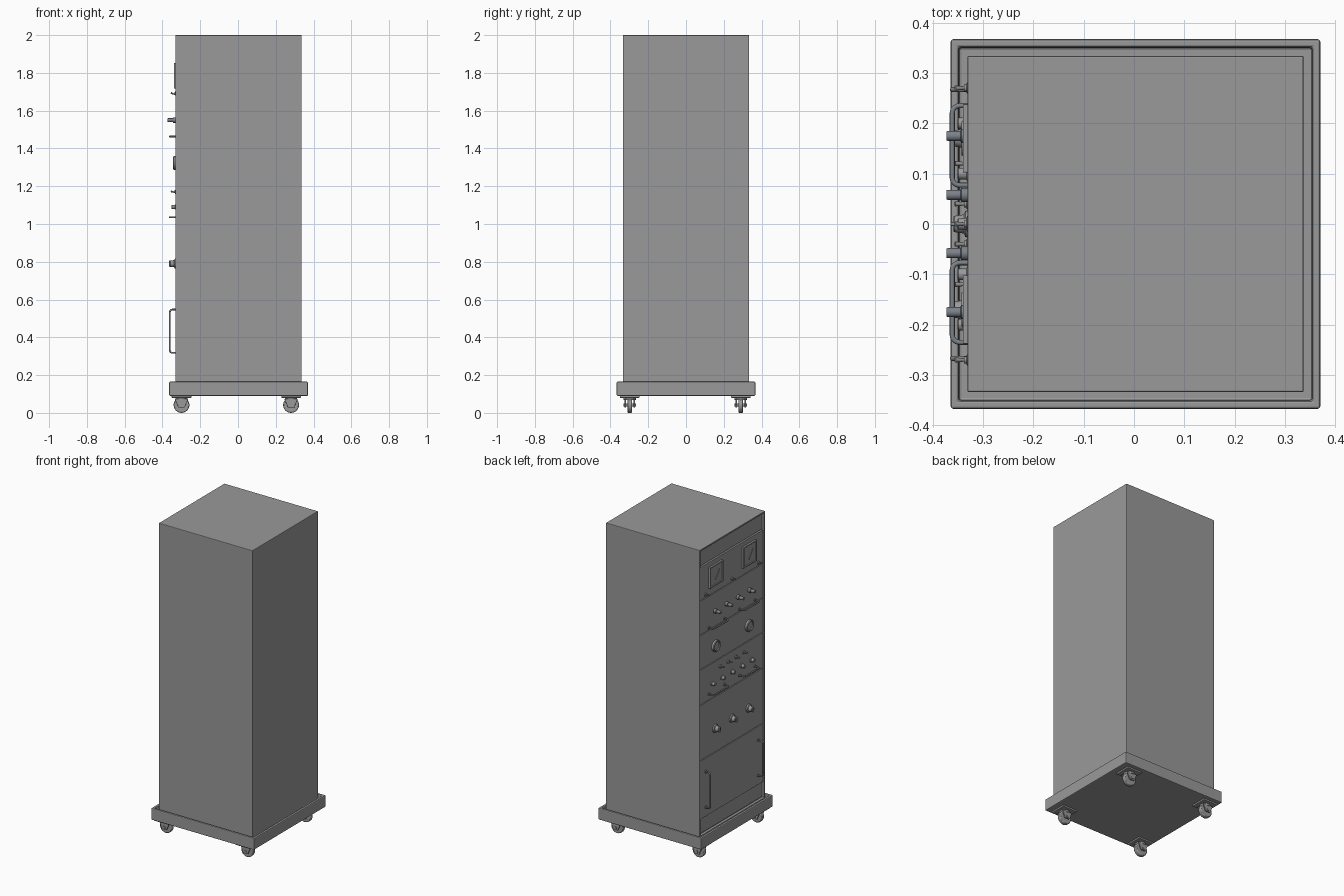
import bpy, bmesh, math
from mathutils import Vector, Matrix

cube = bpy.data.objects.get("Cube")
if cube:
    bpy.data.objects.remove(cube, do_unlink=True)


def material(name, rgb):
    m = bpy.data.materials.new(name)
    m.use_nodes = True
    m.diffuse_color = (*rgb, 1)
    m.node_tree.nodes["Principled BSDF"].inputs["Base Color"].default_value = (*rgb, 1)
    return m


GREY = material("cabinet grey", (0.32, 0.32, 0.32))
SLATE = material("slate metal", (0.20, 0.22, 0.25))
CX = 0.003        # cabinet centre in x
FACE = -0.327     # instrument panel plane, facing -x


def finish(bm, name, mat, bevel=0.0, smooth=False):
    bmesh.ops.recalc_face_normals(bm, faces=bm.faces)
    me = bpy.data.meshes.new(name)
    bm.to_mesh(me)
    bm.free()
    me.materials.append(mat)
    ob = bpy.data.objects.new(name, me)
    bpy.context.collection.objects.link(ob)
    if bevel:
        b = ob.modifiers.new("bevel", "BEVEL")
        b.width, b.segments = bevel, 2
    if smooth:
        bpy.context.view_layer.objects.active = ob
        ob.select_set(True)
        bpy.ops.object.shade_smooth_by_angle(angle=math.radians(35))
        ob.select_set(False)
    return ob


def box_bm(lo, hi):
    bm = bmesh.new()
    lo, hi = Vector(lo), Vector(hi)
    bmesh.ops.create_cube(bm, size=1)
    for v in bm.verts:
        v.co = Vector(a * b for a, b in zip(v.co, hi - lo)) + (lo + hi) / 2
    return bm


def box(name, lo, hi, mat=GREY, bevel=0.0):
    return finish(box_bm(lo, hi), name, mat, bevel)


def recess(bm, axis, rim, depth):
    """Inset the face looking along axis and push it inwards."""
    bm.normal_update()
    face = max(bm.faces, key=lambda f: f.normal.dot(axis))
    bmesh.ops.inset_region(bm, faces=[face], thickness=rim)
    new = bmesh.ops.extrude_discrete_faces(bm, faces=[face])["faces"][0]
    for v in new.verts:
        v.co -= axis * depth


def lathe(name, profile, y, z, mat=GREY, seg=24):
    """Revolve (radius, distance out from panel) about an axis along -x."""
    bm = bmesh.new()
    rings = []
    for r, d in profile:
        rings.append([bm.verts.new((FACE - d, y + r * math.cos(t), z + r * math.sin(t)))
                      for t in (2 * math.pi * i / seg for i in range(seg))])
    for a, b in zip(rings, rings[1:]):
        for i in range(seg):
            j = (i + 1) % seg
            bm.faces.new((a[i], a[j], b[j], b[i]))
    bm.faces.new(rings[0])
    bm.faces.new(rings[-1])
    return finish(bm, name, mat, smooth=True)


def handle(name, a, b, out=0.034, r=0.005):
    """U-shaped pull between two (y, z) points."""
    a, b = Vector((FACE, *a)), Vector((FACE, *b))
    along, x, c = (b - a).normalized(), Vector((-1, 0, 0)), 0.014
    pts = [a]
    for end, s in ((a, 1), (b, -1)):
        arc = [end + x * (out - c + c * math.sin(t)) + along * s * c * (1 - math.cos(t))
               for t in (math.pi / 8 * i for i in range(5))]
        pts += arc if s == 1 else arc[::-1]
    pts.append(b)
    cu = bpy.data.curves.new(name, "CURVE")
    cu.dimensions, cu.bevel_depth, cu.bevel_resolution = "3D", r, 3
    sp = cu.splines.new("POLY")
    sp.points.add(len(pts) - 1)
    for p, co in zip(sp.points, pts):
        p.co = (*co, 1)
    cu.materials.append(SLATE)
    bpy.context.collection.objects.link(bpy.data.objects.new(name, cu))
    for p in (a, b):
        lathe(name + "_foot", [(0.009, 0), (0.009, 0.004)], p.y, p.z, SLATE, 16)


# Tray base with a shallow well, and the tall cabinet standing in it
bm = box_bm((CX - 0.367, -0.367, 0.09), (CX + 0.367, 0.367, 0.165))
recess(bm, Vector((0, 0, 1)), 0.023, 0.02)
finish(bm, "base_tray", GREY, 0.005)
bm = box_bm((CX - 0.334, -0.334, 0.145), (CX + 0.334, 0.334, 2.0))
recess(bm, Vector((-1, 0, 0)), 0.014, 0.016)
finish(bm, "cabinet", GREY, 0.003)

# Stacked instrument panels with thin seams
seams = [0.16, 0.256, 0.635, 0.994, 1.222, 1.446, 1.667, 1.885, 1.985]
for i, (lo, hi) in enumerate(zip(seams, seams[1:])):
    out = 0.006 if i in (0, len(seams) - 2) else 0
    box(f"panel_{i}", (FACE + out, -0.318, lo + 0.002), (FACE + 0.02, 0.318, hi - 0.002), bevel=0.001)

# Square meters with a sunken dial, needle and pivot
for y in (0.17, -0.17):
    bm = box_bm((FACE - 0.013, y - 0.068, 1.717), (FACE, y + 0.068, 1.853))
    recess(bm, Vector((-1, 0, 0)), 0.012, 0.006)
    finish(bm, "square_meter", GREY, 0.002)
    bm = box_bm((FACE - 0.010, -0.0015, 0), (FACE - 0.006, 0.0015, 0.06))
    bm.transform(Matrix.Translation((0, y, 1.76)) @ Matrix.Rotation(0.6, 4, "X"))
    finish(bm, "meter_needle", GREY)
    lathe("meter_pivot", [(0.008, 0.006), (0.008, 0.011)], y, 1.76, GREY, 16)

# Toggle switches: threaded collar and tilted lever
def toggle(y, z, tilt):
    lathe("switch_collar", [(0.011, 0), (0.011, 0.005), (0.007, 0.006), (0.007, 0.011)], y, z, GREY, 12)
    bm = bmesh.new()
    bmesh.ops.create_cone(bm, cap_ends=True, segments=12, radius1=0.003, radius2=0.005, depth=0.022)
    bm.transform(Matrix.Translation((FACE - 0.018, y, z)) @ Matrix.Rotation(-math.pi / 2 + tilt, 4, "Y"))
    finish(bm, "switch_lever", GREY, smooth=True)


for y in (0.27, 0, -0.27):
    toggle(y, 1.69, 0.4)
for y in (0.12, 0.04, -0.04, -0.12):
    toggle(y, 1.17, 0.3)

# Control knobs, row by row
for y in (0.175, 0.058, -0.058, -0.175):
    lathe("upper_knob", [(0.014, 0), (0.014, 0.016), (0.010, 0.018), (0.010, 0.043), (0.009, 0.045)],
          y, 1.55, SLATE)
for y in (0.2, 0.1, 0, -0.1, -0.2):
    lathe("small_knob", [(0.016, 0), (0.016, 0.004), (0.012, 0.006), (0.011, 0.022), (0.009, 0.024)], y, 1.09)
for y in (0.17, 0, -0.17):
    lathe("large_knob", [(0.027, 0), (0.026, 0.008), (0.019, 0.011), (0.016, 0.03), (0.014, 0.032)], y, 0.79)
    box("knob_grip", (FACE - 0.037, y - 0.004, 0.772), (FACE - 0.02, y + 0.004, 0.808), bevel=0.002)

# Round gauges with a raised rim
for y in (0.17, -0.17):
    lathe("round_gauge", [(0.036, 0), (0.036, 0.012), (0.033, 0.016), (0.028, 0.016), (0.026, 0.011)],
          y, 1.323, GREY, 32)

# Pull handles: two horizontal pairs and one vertical pair
for s in (1, -1):
    for z in (1.463, 1.036):
        handle("horizontal_handle", (s * 0.235, z), (s * 0.077, z))
    handle("vertical_handle", (s * 0.267, 0.318), (s * 0.267, 0.547))

# Casters: mounting plate, swivel, fork and wheel
def disc(name, r, width, x, y, z, axis="Y", seg=24, bevel=0.0):
    bm = bmesh.new()
    bmesh.ops.create_cone(bm, cap_ends=True, segments=seg, radius1=r, radius2=r, depth=width)
    turn = Matrix.Rotation(math.pi / 2, 4, "X") if axis == "Y" else Matrix()
    bm.transform(Matrix.Translation((x, y, z)) @ turn)
    finish(bm, name, GREY, bevel, smooth=True)


for x in (-0.299, 0.281):
    for y in (-0.298, 0.290):
        box("caster_plate", (x - 0.052, y - 0.052, 0.08), (x + 0.052, y + 0.052, 0.091), bevel=0.002)
        disc("caster_swivel", 0.032, 0.012, x, y, 0.075, "Z")
        disc("caster_wheel", 0.042, 0.026, x, y, 0.042, bevel=0.005)
        disc("caster_axle", 0.009, 0.066, x, y, 0.042, seg=12)
        for s in (-1, 1):
            # Fork cheek: wide at the swivel, tapering down to the axle
            bm = box_bm((x - 0.036, y + s * 0.024 - 0.004, 0.028), (x + 0.036, y + s * 0.024 + 0.004, 0.074))
            for v in bm.verts:
                if v.co.z < 0.05:
                    v.co.x = x + (v.co.x - x) * 0.45
            finish(bm, "caster_fork", GREY, 0.002)
